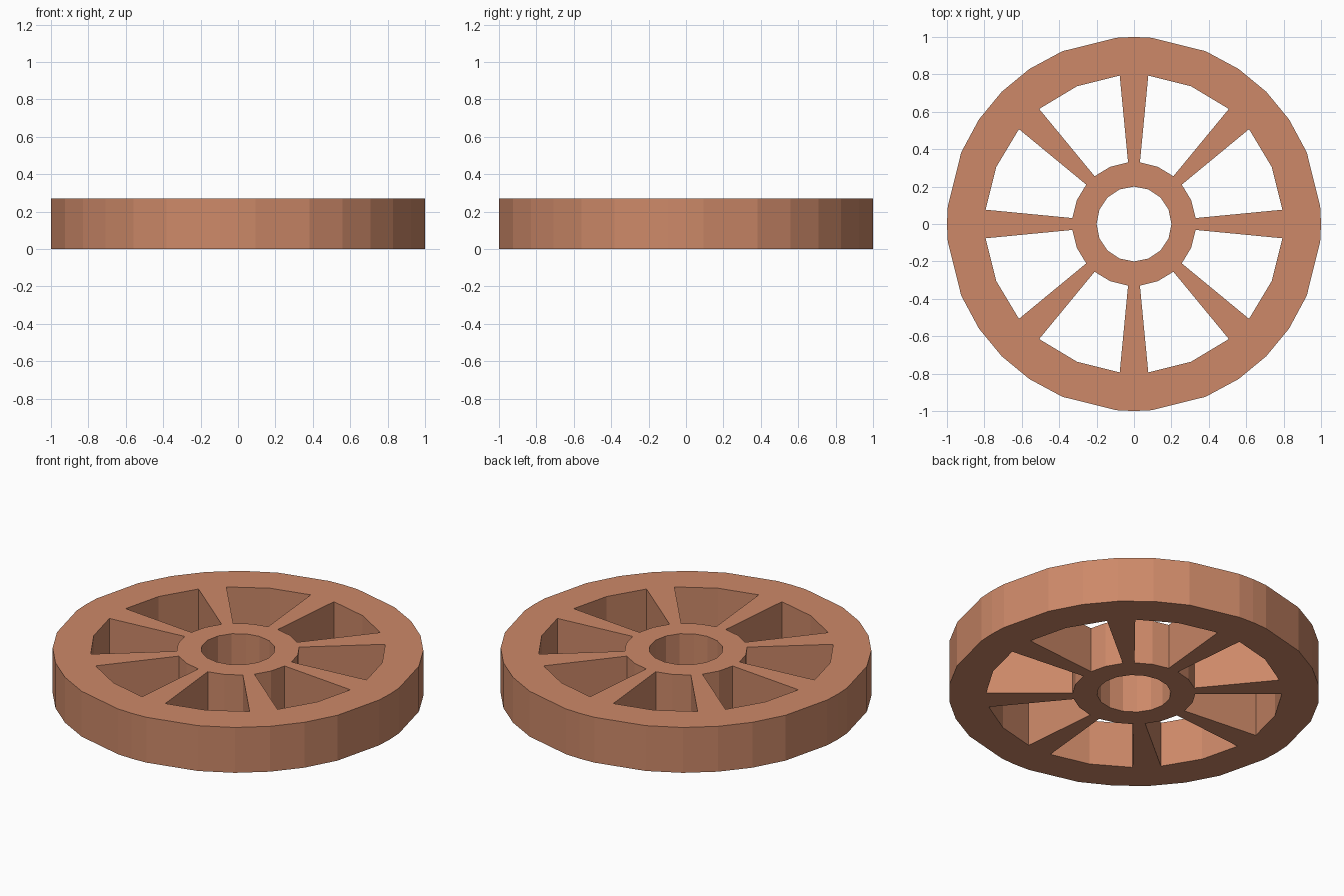
import bpy, bmesh
from math import sin, cos, radians

if "Cube" in bpy.data.objects:
    bpy.data.objects.remove(bpy.data.objects["Cube"])

HEIGHT = 0.27


def polar(r, deg):
    return (r * cos(radians(deg)), r * sin(radians(deg)))


# Outer rim: uneven facets, repeated every quarter turn
rim = [polar(1.0, q * 90 + a) for q in range(4)
       for a in (0, 5.4, 22.5, 34, 45, 56, 67.5, 84.6)]

# Axle bore
bore = [polar(0.2, i * 22.5) for i in range(16)]

# Eight windows that leave the tapering spokes between them
loops = [rim, bore]
for i in range(8):
    mid = 22.5 + i * 45
    loops.append([polar(0.797, mid + a) for a in (-17, 0, 17)] +
                 [polar(0.331, mid + a) for a in (17, 0, -17)])

# Filled flat profile, extruded to the wheel's thickness
profile = bpy.data.curves.new("wheel_profile", 'CURVE')
profile.dimensions = '2D'
profile.fill_mode = 'BOTH'
profile.extrude = HEIGHT / 2
for loop in loops:
    spline = profile.splines.new('POLY')
    spline.points.add(len(loop) - 1)
    for point, (x, y) in zip(spline.points, loop):
        point.co = (x, y, 0, 1)
    spline.use_cyclic_u = True
    spline.use_smooth = False

wheel = bpy.data.objects.new("spoked_wheel", profile)
bpy.context.collection.objects.link(wheel)
bpy.context.view_layer.objects.active = wheel
wheel.select_set(True)
bpy.ops.object.convert(target='MESH')
wheel = bpy.context.object
wheel.name = "spoked_wheel"

# Weld caps to walls, stand on the ground, keep facets flat
bm = bmesh.new()
bm.from_mesh(wheel.data)
bmesh.ops.remove_doubles(bm, verts=bm.verts, dist=0.0005)
bmesh.ops.translate(bm, verts=bm.verts, vec=(0, 0, HEIGHT / 2))
bmesh.ops.recalc_face_normals(bm, faces=bm.faces)
for face in bm.faces:
    face.smooth = False
bm.to_mesh(wheel.data)
bm.free()

# Terracotta colour
clay = bpy.data.materials.new("terracotta")
clay.diffuse_color = (0.61, 0.25, 0.14, 1)
clay.use_nodes = True
clay.node_tree.nodes["Principled BSDF"].inputs["Base Color"].default_value = clay.diffuse_color
wheel.data.materials.clear()
wheel.data.materials.append(clay)
